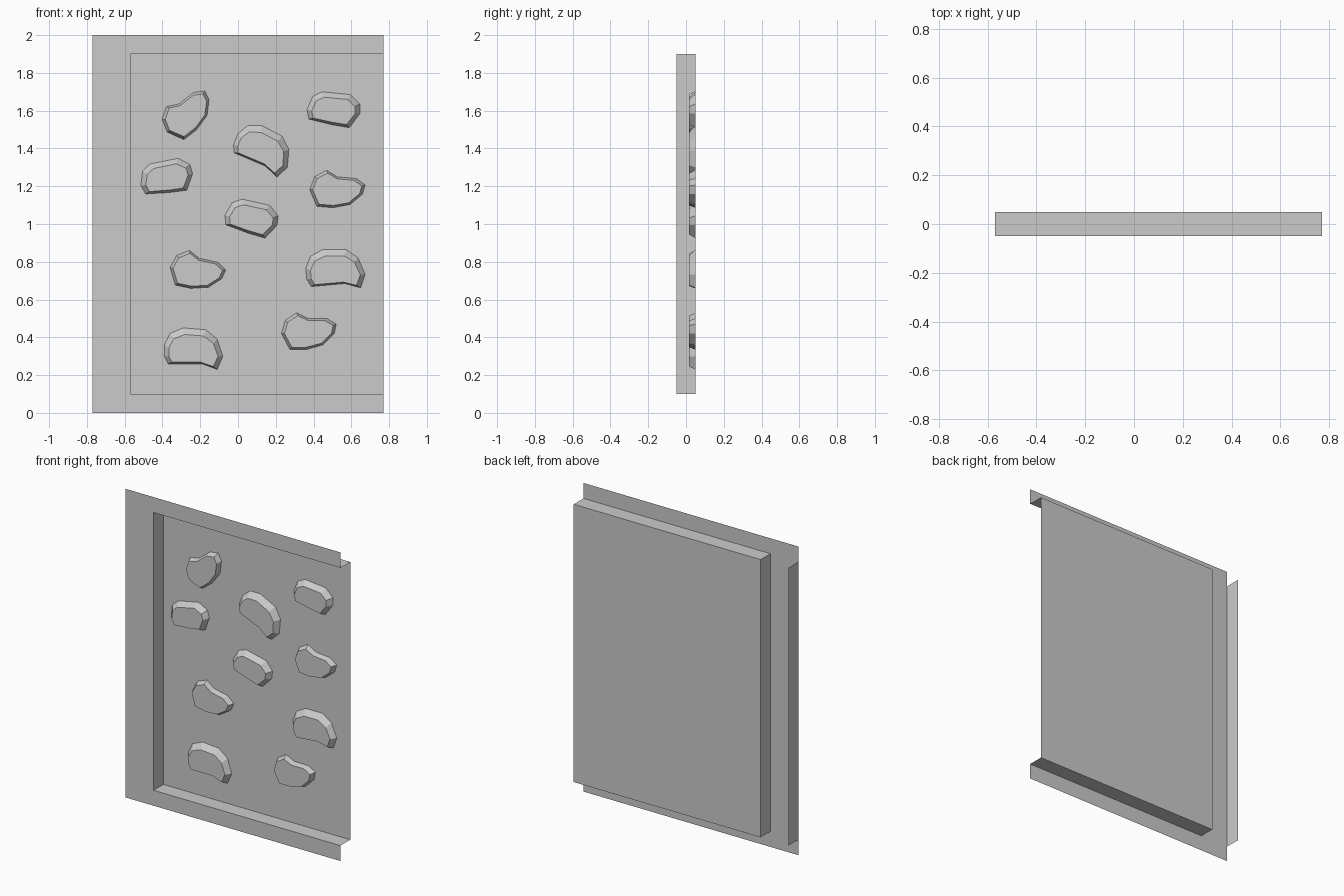
import bpy
from math import sin, cos, radians

if "Cube" in bpy.data.objects:
    bpy.data.objects.remove(bpy.data.objects["Cube"])

FRONT, BACK, CAP = -0.05, 0.05, 0.017
L, R, IN = -0.77, 0.77, -0.57      # left edge, right edge, recess left edge
Z0, Z1, TOP = 0.1, 1.9, 2.0        # recess bottom and top, full height


def make(name, verts, faces):
    me = bpy.data.meshes.new(name)
    me.from_pydata(verts, [], faces)
    me.update()
    ob = bpy.data.objects.new(name, me)
    bpy.context.collection.objects.link(ob)
    return ob


def upright(x0, x1, z0, z1, y):
    """Quad facing the front (-y)."""
    return [(x0, y, z0), (x1, y, z0), (x1, y, z1), (x0, y, z1)]


def sheet(name, quads):
    verts = [v for q in quads for v in q]
    return make(name, verts, [tuple(range(i, i + 4)) for i in range(0, len(verts), 4)])


# Flat front border: left, bottom and top strips
sheet("front_border", [
    upright(L, IN, 0, TOP, FRONT),
    upright(IN, R, 0, Z0, FRONT),
    upright(IN, R, Z1, TOP, FRONT)])

# Recessed back panel
sheet("back_panel", [upright(IN, R, Z0, Z1, BACK)])

# Recess walls: left, bottom, top (right side is open)
sheet("recess_walls", [
    [(IN, FRONT, Z0), (IN, BACK, Z0), (IN, BACK, Z1), (IN, FRONT, Z1)],
    [(IN, FRONT, Z0), (R, FRONT, Z0), (R, BACK, Z0), (IN, BACK, Z0)],
    [(IN, FRONT, Z1), (IN, BACK, Z1), (R, BACK, Z1), (R, FRONT, Z1)]])

# Return flange behind the outer left edge
sheet("outer_flange", [
    [(L, FRONT, Z0), (L, FRONT, Z1), (L, BACK, Z1), (L, BACK, Z0)]])

# Climbing hold outlines (hundredths of a unit), cap scale and cap shift
KIDNEY = ([(-15, 2), (-12, 8), (-5, 11), (7, 10), (13, 5), (16, -4), (13, -11),
           (5, -8), (-4, -8), (-13, -8), (-15, -4)], (0.84, 0.77), -1)
NOTCHED = ([(-14, -1), (-12, 6), (-6, 10), (0, 7), (10, 7), (15, 4), (14, -1),
            (8, -7), (-1, -9.5), (-9.5, -9.5)], (0.89, 0.86), -0.1)
PEBBLE = ([(-14, 0), (-11, 7), (-6, 9.5), (9, 8), (14, 3), (14, -2), (8.5, -9.5),
           (-0.5, -8), (-13, -5)], (0.82, 0.76), -0.6)


def hold(name, shape, cx, cz, angle):
    outline, (sx, sz), shift = shape
    c, s = cos(radians(angle)), sin(radians(angle))
    n = len(outline)
    cap = [(x * sx, z * sz + shift) for x, z in outline]
    verts = []
    for ring, y in ((outline, BACK), (cap, CAP)):
        verts += [(cx + (x * c - z * s) / 100, y, cz + (x * s + z * c) / 100)
                  for x, z in ring]
    # outline runs clockwise seen from the front
    faces = [(i, (i + 1) % n, n + (i + 1) % n, n + i) for i in range(n)]
    faces.append(tuple(range(2 * n - 1, n - 1, -1)))
    make(name, verts, faces)


# Holds scattered on the panel: centre x, centre z, rotation
for label, shape, spots in (
        ("kidney_hold", KIDNEY, [(-0.24, 0.34, 0), (0.51, 0.76, 5), (0.13, 1.40, -23)]),
        ("notched_hold", NOTCHED, [(0.37, 0.43, 0), (0.52, 1.18, -5),
                                   (-0.22, 0.75, -12), (-0.27, 1.58, 38)]),
        ("pebble_hold", PEBBLE, [(0.505, 1.605, 0), (-0.38, 1.245, 17), (0.07, 1.03, -7)])):
    for i, (x, z, a) in enumerate(spots, 1):
        hold(f"{label}_{i}", shape, x, z, a)
